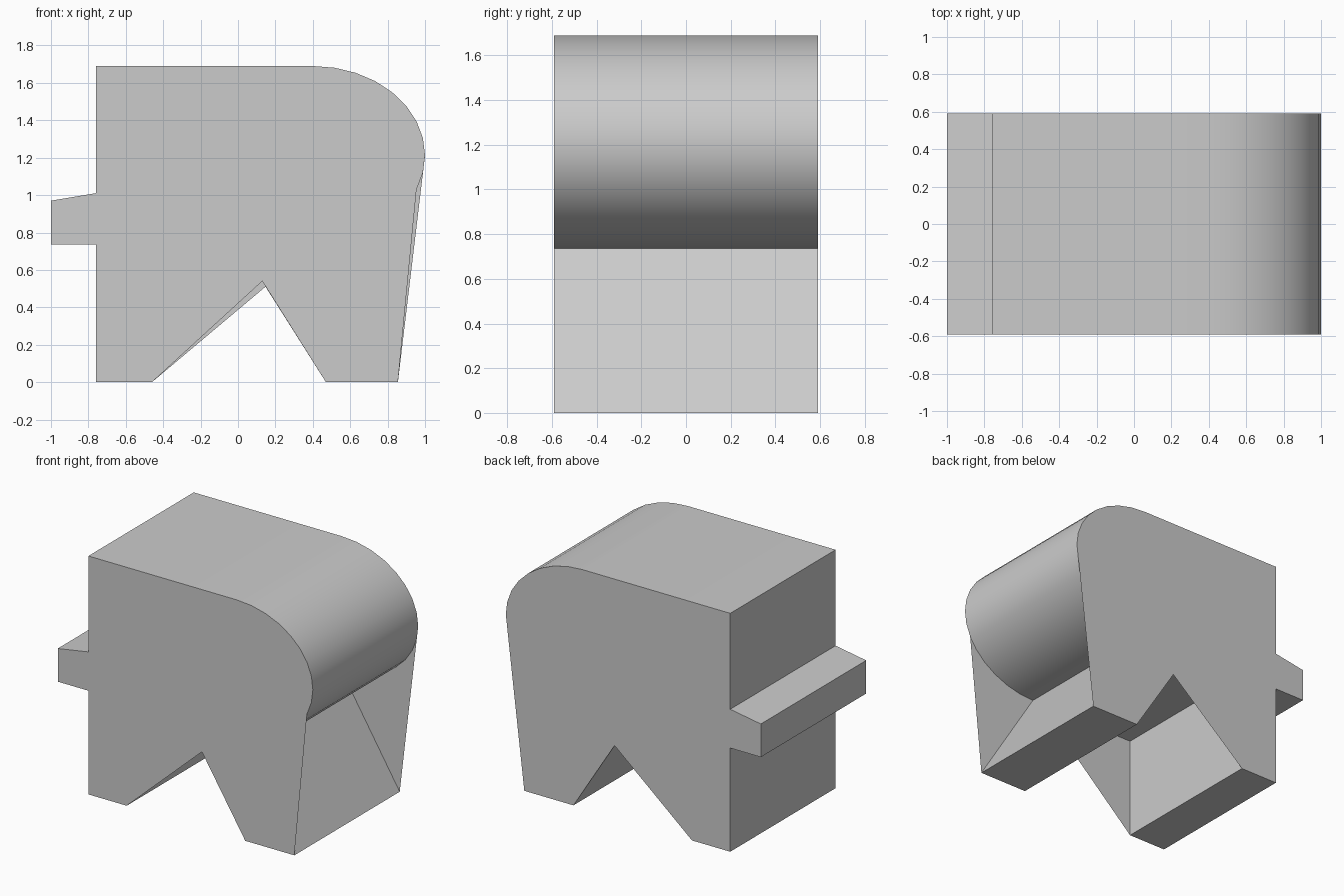
import bpy
import math

cube = bpy.data.objects.get("Cube")
if cube:
    bpy.data.objects.remove(cube)

HALF = 0.59      # half depth along y
FLOOR = 0.735    # underside of the body
TOP = 1.69

grey = bpy.data.materials.new("light grey")
grey.use_nodes = True
grey.diffuse_color = (0.6, 0.6, 0.6, 1)
grey.node_tree.nodes["Principled BSDF"].inputs["Base Color"].default_value = (0.6, 0.6, 0.6, 1)


def make_object(name, verts, faces):
    mesh = bpy.data.meshes.new(name)
    mesh.from_pydata(verts, [], faces)
    mesh.materials.append(grey)
    obj = bpy.data.objects.new(name, mesh)
    bpy.context.collection.objects.link(obj)
    return obj


def nose(start):
    """Half-ellipse of the rounded end, from `start` degrees below the top up to the top."""
    mid, rise = (TOP + FLOOR) / 2, (TOP - FLOOR) / 2
    steps = round(start / 11.25)
    angles = [math.radians(11.25 * i) for i in range(steps, -1, -1)]
    return [(0.40 + 0.6 * math.sin(a), mid + rise * math.cos(a)) for a in angles]


# Outline shared by all sections: top, straight end and side ledge
tail = [(-0.76, TOP), (-0.76, 1.01), (-1.0, 0.97), (-1.0, FLOOR), (-0.76, FLOOR)]

# Body shell with an upright leg and a slanted leg, open at both ends
section = [(-0.76, 0), (-0.46, 0), (-0.46, FLOOR), (0.015, FLOOR),
           (0.47, 0), (0.855, 0)] + nose(180) + tail
n = len(section)
verts = [(x, y, z) for y in (-HALF, HALF) for x, z in section]
faces = [(i, n + i, n + (i + 1) % n, (i + 1) % n) for i in range(n)]
shell = make_object("body_shell", verts, faces)

# Smooth the rounded end, keep the corners sharp
bpy.ops.object.select_all(action='DESELECT')
shell.select_set(True)
bpy.context.view_layer.objects.active = shell
bpy.ops.object.shade_smooth_by_angle(angle=math.radians(30))

# Flat end panels spanning the leg gap and the space under the rounded end
for name, y, apex, start in (("front_panel", -HALF, (0.13, 0.54), 112.5),
                             ("back_panel", HALF, (0.147, 0.51), 90)):
    outline = [(-0.76, 0), (-0.46, 0), apex, (0.47, 0), (0.855, 0)] + nose(start) + tail
    order = list(range(len(outline)))
    if y > 0:
        order.reverse()
    make_object(name, [(x, y, z) for x, z in outline], [order])
